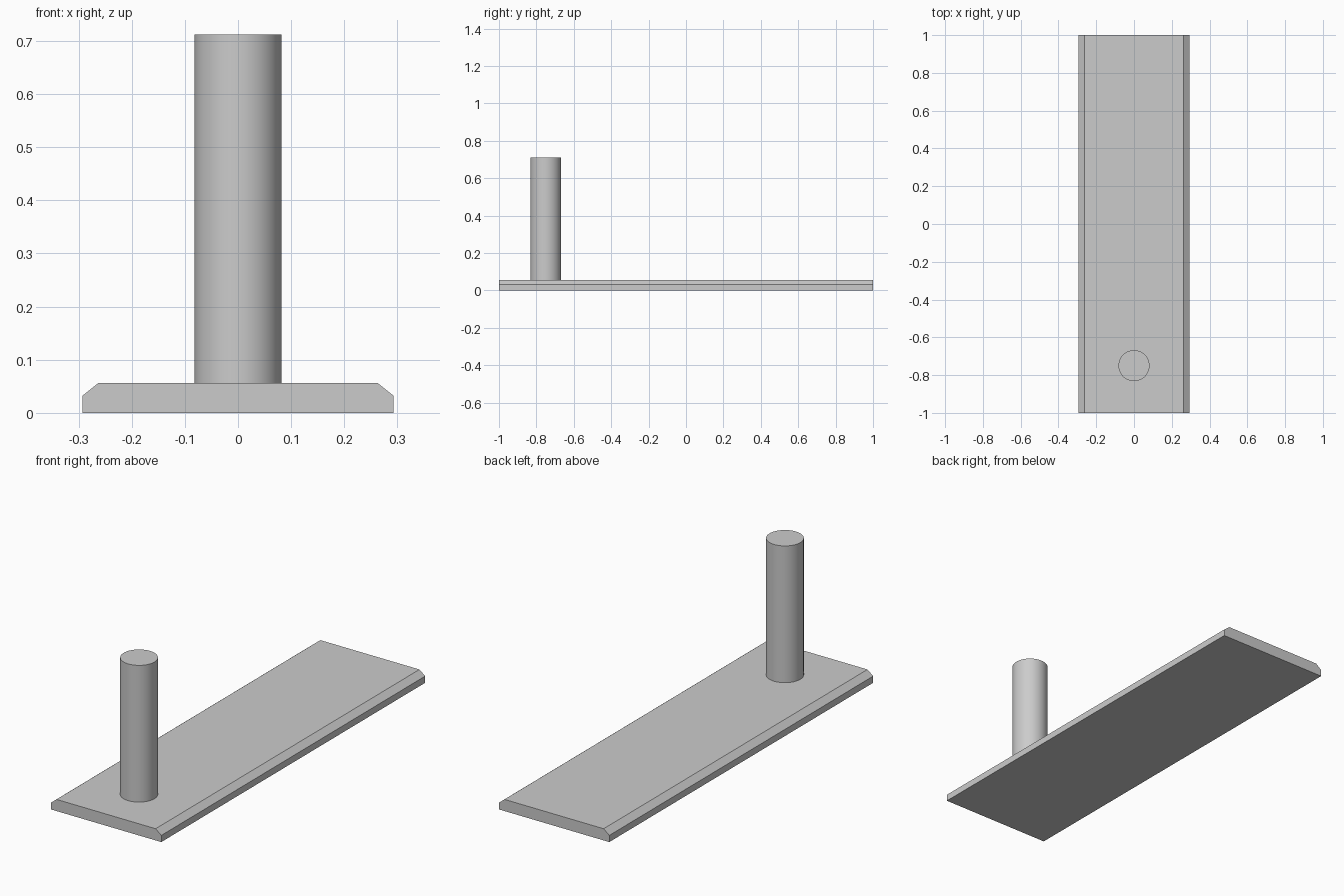
import bpy
import bmesh
from math import radians

cube = bpy.data.objects.get("Cube")
if cube:
    bpy.data.objects.remove(cube, do_unlink=True)

LENGTH = 2.0
HALF_WIDTH = 0.293
BASE_HEIGHT = 0.056
EDGE_HEIGHT = 0.032
CHAMFER = 0.03
POST_RADIUS = 0.082
POST_TOP = 0.712
POST_Y = -0.75

grey = bpy.data.materials.new("plain grey")
grey.use_nodes = True
colour = (0.6, 0.6, 0.6, 1)
grey.diffuse_color = colour
grey.node_tree.nodes["Principled BSDF"].inputs["Base Color"].default_value = colour

# Base plate: chamfered profile extruded along y
half = [(HALF_WIDTH, 0), (HALF_WIDTH, EDGE_HEIGHT), (HALF_WIDTH - CHAMFER, BASE_HEIGHT)]
profile = half + [(-x, z) for x, z in reversed(half)]
bm = bmesh.new()
face = bm.faces.new([bm.verts.new((x, -LENGTH / 2, z)) for x, z in profile])
extruded = bmesh.ops.extrude_face_region(bm, geom=[face])["geom"]
moved = [v for v in extruded if isinstance(v, bmesh.types.BMVert)]
bmesh.ops.translate(bm, verts=moved, vec=(0, LENGTH, 0))
bmesh.ops.recalc_face_normals(bm, faces=bm.faces)
mesh = bpy.data.meshes.new("base_plate")
bm.to_mesh(mesh)
bm.free()
plate = bpy.data.objects.new("base_plate", mesh)
bpy.context.collection.objects.link(plate)
mesh.materials.append(grey)

# Upright post standing on the plate
height = POST_TOP - BASE_HEIGHT
bpy.ops.mesh.primitive_cylinder_add(
    vertices=64, radius=POST_RADIUS, depth=height,
    location=(0, POST_Y, BASE_HEIGHT + height / 2))
post = bpy.context.object
post.name = "post"
post.data.materials.append(grey)
bpy.ops.object.shade_smooth_by_angle(angle=radians(30))
